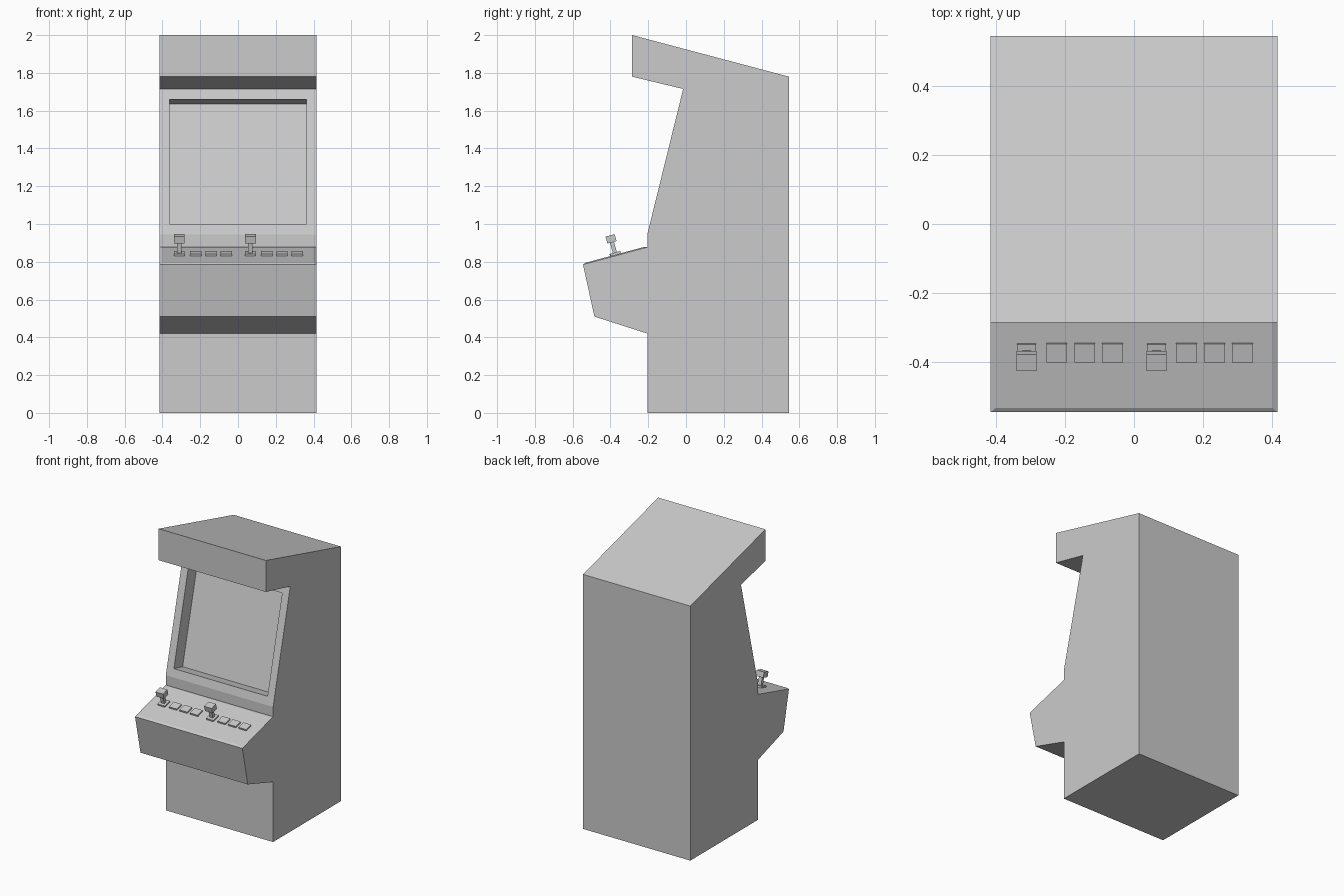
import bpy, bmesh, math
from mathutils import Matrix, Vector

if "Cube" in bpy.data.objects:
    bpy.data.objects.remove(bpy.data.objects["Cube"])

grey = bpy.data.materials.new("plain_grey")
grey.use_nodes = True
colour = (0.6, 0.6, 0.6, 1)
grey.diffuse_color = colour
grey.node_tree.nodes["Principled BSDF"].inputs["Base Color"].default_value = colour

HALF = 0.415
# Side outline as (y, z), starting at the bottom of the back
OUTLINE = [(0.545, 0), (0.545, 1.78), (-0.285, 2.0), (-0.285, 1.78),
           (-0.015, 1.715), (-0.205, 0.945), (-0.205, 0.877),
           (-0.545, 0.785), (-0.485, 0.51), (-0.205, 0.42), (-0.205, 0)]
SCREEN_EDGE, PANEL_EDGE = 4, 6


def finish(bm, name):
    bmesh.ops.recalc_face_normals(bm, faces=bm.faces)
    mesh = bpy.data.meshes.new(name)
    bm.to_mesh(mesh)
    bm.free()
    mesh.materials.append(grey)
    obj = bpy.data.objects.new(name, mesh)
    bpy.context.collection.objects.link(obj)
    return obj


# Cabinet: extruded outline
bm = bmesh.new()
left, right = ([bm.verts.new((x, y, z)) for y, z in OUTLINE] for x in (HALF, -HALF))
bm.faces.new(left)
bm.faces.new(right[::-1])
strips = []
for i in range(len(OUTLINE)):
    j = (i + 1) % len(OUTLINE)
    strips.append(bm.faces.new((left[j], left[i], right[i], right[j])))
bmesh.ops.recalc_face_normals(bm, faces=bm.faces)

# Slightly raised control panel
bmesh.ops.inset_region(bm, faces=[strips[PANEL_EDGE]], thickness=0.02, depth=0.006)

# Recessed screen: inset, fit to the opening, then push straight in
screen = strips[SCREEN_EDGE]
normal = screen.normal.copy()
bmesh.ops.inset_region(bm, faces=[screen], thickness=0.055)
(y0, z0), (y1, z1) = OUTLINE[SCREEN_EDGE + 1], OUTLINE[SCREEN_EDGE]
middle_z = screen.calc_center_median().z
for v in screen.verts:
    z = 1.66 if v.co.z > middle_z else 1.0
    v.co = (math.copysign(0.362, v.co.x), y0 + (y1 - y0) * (z - z0) / (z1 - z0), z)
bmesh.ops.inset_region(bm, faces=[screen], thickness=0, depth=0)
for v in screen.verts:
    v.co -= normal * 0.1
finish(bm, "cabinet")

# Controls sit square to the sloping panel
(back_y, back_z), (front_y, front_z) = OUTLINE[PANEL_EDGE], OUTLINE[PANEL_EDGE + 1]
SLOPE = math.atan2(back_z - front_z, back_y - front_y)


def on_panel(name, x, y, size, lift):
    """Box on the panel; lift is the height of its underside above the panel."""
    z = front_z + (y - front_y) * math.tan(SLOPE) + 0.006
    place = (Matrix.Translation((x, y, z)) @ Matrix.Rotation(SLOPE, 4, 'X')
             @ Matrix.Translation((0, 0, lift + size[2] / 2))
             @ Matrix.Diagonal(Vector((*size, 1))))
    bm = bmesh.new()
    bmesh.ops.create_cube(bm, size=1, matrix=place)
    return finish(bm, name)


for side, start in (("right", -0.311), ("left", 0.065)):
    on_panel(f"{side}_stick_base", start, -0.374, (0.055, 0.058, 0.014), -0.002)
    on_panel(f"{side}_stick_shaft", start, -0.374, (0.025, 0.022, 0.07), 0.01)
    on_panel(f"{side}_stick_knob", start, -0.374, (0.058, 0.05, 0.038), 0.068)
    for n in range(3):
        on_panel(f"{side}_button_{n + 1}", start + 0.087 + 0.081 * n, -0.371,
                 (0.06, 0.055, 0.014), -0.002)
